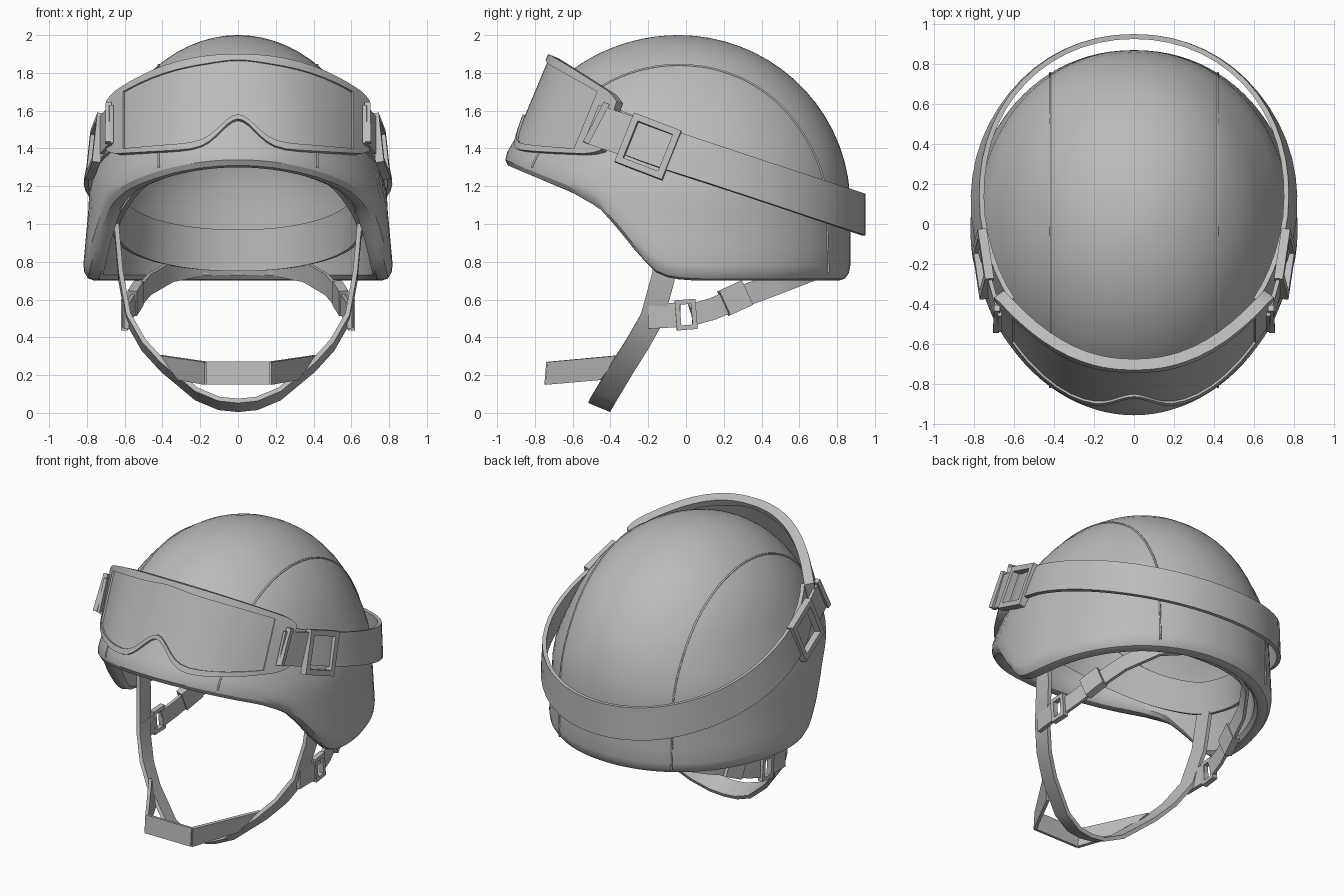
import bpy, bmesh, math
from mathutils import Vector

if "Cube" in bpy.data.objects:
    bpy.data.objects.remove(bpy.data.objects["Cube"])

grey = bpy.data.materials.new("plain grey")
grey.use_nodes = True
COLOUR = (0.5, 0.5, 0.5, 1)
grey.diffuse_color = COLOUR
grey.node_tree.nodes["Principled BSDF"].inputs["Base Color"].default_value = COLOUR

YC, ZC, HALF = -0.04, 1.1, 0.79      # dome centre and half width


def make(name, bm, thick=0, offset=-1, mirror=False):
    """Turn a bmesh into a finished object with sharp edges kept."""
    mesh = bpy.data.meshes.new(name)
    bm.to_mesh(mesh)
    bm.free()
    ob = bpy.data.objects.new(name, mesh)
    bpy.context.collection.objects.link(ob)
    mesh.materials.append(grey)
    if thick:
        s = ob.modifiers.new("thickness", 'SOLIDIFY')
        s.thickness, s.offset = thick, offset
    if mirror:
        m = ob.modifiers.new("mirror", 'MIRROR')
        m.use_mirror_merge = False
    bpy.ops.object.select_all(action='DESELECT')
    ob.select_set(True)
    bpy.context.view_layer.objects.active = ob
    bpy.ops.object.convert(target='MESH')
    bpy.ops.object.shade_smooth_by_angle(angle=math.radians(32))


def grid(rows, closed=False, keep=lambda i, j: True):
    """Quads between rows of points; keep() picks the cells."""
    bm = bmesh.new()
    vs = [[bm.verts.new(p) for p in row] for row in rows]
    n = len(rows[0])
    for i in range(len(rows) - 1):
        for j in range(n if closed else n - 1):
            k = (j + 1) % n
            if keep(i, j):
                bm.faces.new((vs[i][j], vs[i][k], vs[i + 1][k], vs[i + 1][j]))
    for v in [v for v in bm.verts if not v.link_faces]:
        bm.verts.remove(v)
    return bm


def ring_radius(z, off=0.0):
    h = min(1, max(0, (z - ZC) / (2 - ZC + off)))
    return math.sqrt(1 - h * h)


def half_width(z):
    """Flares towards the rim, narrows over the upper dome."""
    t = min(1, max(0, (z - 1.15) / 0.35))
    return HALF * (1 + 0.046 * max(0, (ZC - z) / 0.4) - 0.06 * t * t * (3 - 2 * t))


def surf(th, z, off=0.0):
    """Point on the dome at azimuth th (0 = front) and height z."""
    r = ring_radius(z, off)
    s, c = math.sin(th), math.cos(th)
    ry = 0.91
    if c > 0:      # brim swells a little at the front
        ry = 0.93 + 0.03 * min(1, max(0, (1.5 - z) / 0.15))
    else:          # back is slightly squarer
        s, c = math.copysign(abs(s) ** 0.96, s), -abs(c) ** 0.96
    return Vector(((half_width(z) + off) * r * s, YC - (ry + off) * r * c, z))


RIM = [(-0.94, 1.30), (-0.8, 1.245), (-0.6, 1.165), (-0.45, 1.08), (-0.35, 0.965),
       (-0.25, 0.835), (-0.16, 0.745), (-0.08, 0.71), (0.05, 0.70), (2, 0.70)]


def rim(y):
    for (y0, z0), (y1, z1) in zip(RIM, RIM[1:]):
        if y < y1:
            return z0 + (z1 - z0) * max(0, (y - y0) / (y1 - y0))


# Shell: outer dome, rolled rim and inner dome in one closed skin
N, UP = 96, 20
angles = [2 * math.pi * j / N for j in range(N)]
low = [rim(YC - 0.9 * math.cos(a)) for a in angles]
climb = [math.sin(math.pi / 2 * min(i / UP, 0.995)) for i in range(UP + 1)]
rows = [[surf(a, z + 0.08 + (1.92 - z) * t) for a, z in zip(angles, low)] for t in reversed(climb)]
for off, dz in ((-0.008, 0.04), (-0.03, 0.01), (-0.06, 0), (-0.09, 0.005)):
    rows.append([surf(a, z + dz, off) for a, z in zip(angles, low)])
rows += [[surf(a, z + 0.03 + (1.86 - z) * t, -0.11) for a, z in zip(angles, low)] for t in climb]
bm = grid(rows, closed=True)
bmesh.ops.holes_fill(bm, edges=[e for e in bm.edges if e.is_boundary], sides=0)
bmesh.ops.recalc_face_normals(bm, faces=bm.faces)
make("helmet_shell", bm)

# Raised seams running front to back over the shell
SEAM = 0.42
peak = 1.6
while half_width(peak) * ring_radius(peak) > SEAM:
    peak += 0.0005


def seam_point(z, back):
    s = min(1, SEAM / (half_width(z) * ring_radius(z)))
    return surf(math.pi - math.asin(s ** (1 / 0.96)) if back else math.asin(s), z)


steps = [math.sin(math.pi / 2 * i / 24) for i in range(25)]
path = [seam_point(1.3 + (peak - 1.3) * t, False) for t in steps]
path += [seam_point(0.74 + (peak - 0.74) * t, True) for t in reversed(steps)]
for side, word in ((1, "left"), (-1, "right")):
    curve = bpy.data.curves.new(word + "_seam", 'CURVE')
    curve.dimensions = '3D'
    curve.bevel_depth, curve.bevel_resolution = 0.006, 1
    line = curve.splines.new('POLY')
    line.points.add(len(path) - 1)
    for pt, (x, y, z) in zip(line.points, path):
        pt.co = (side * x, y, z, 1)
    curve.materials.append(grey)
    bpy.context.collection.objects.link(bpy.data.objects.new(word + "_seam", curve))

# Padded headband inside the shell, rising towards the front
band = [[], []]
for a in angles:
    y = YC - 0.78 * math.cos(a)
    mid = 1.06 - 0.27 * y + 0.36 * max(0, -0.05 - y) ** 1.5
    for row, dz in zip(band, (-0.11, 0.11)):
        row.append(surf(a, mid + dz, -0.155))
make("inner_headband", grid(band, closed=True), 0.025, 0)

# Goggles: a wrapped sheet with a nose notch, split into frame and lens
half = [0.04, 0.08, 0.12, 0.17, 0.22, 0.28, 0.36, 0.46, 0.56, 0.66, 0.76, 0.82, 0.87, 0.93, 0.97, 1]
us = [-u for u in reversed(half)] + [0] + half
vs = [0, 0.07, 0.3, 0.5, 0.7, 0.91, 1]


def goggle(u, v, inset=0.0):
    x, a = 0.7 * u, abs(u)
    corner = 0.07 * max(0, (a - 0.93) / 0.07) ** 2
    v0 = 0.3 * math.exp(-(x / 0.13) ** 2) + corner
    v = v0 + (1 - corner - v0) * v
    top = Vector((x, -0.73 + 0.37 * a ** 2.2, 1.9 - 0.23 * a ** 2.3))
    bottom = Vector((x, -0.935 + 0.475 * a ** 2.6, 1.41 - 0.04 * a))
    return bottom.lerp(top, v) + inset * Vector((-0.8 * u, 1 - 0.5 * a, -0.3))


def is_frame(i, j):
    return i in (0, len(vs) - 2) or abs(us[j] + us[j + 1]) / 2 > 0.87


make("goggle_frame", grid([[goggle(u, v) for u in us] for v in vs], keep=is_frame), 0.06)
make("goggle_lens", grid([[goggle(u, v, 0.012) for u in us] for v in vs],
                         keep=lambda i, j: not is_frame(i, j)), 0.02)

# Goggle strap around the back, standing slightly off the dome beneath it
strap = [[], []]
for i in range(41):
    a = math.radians(66 + 228 * i / 40)
    y = YC - 0.9 * math.cos(a)
    mid = 1.36 - 0.36 * y
    ramp = min(1, min(i, 40 - i) / 5)
    off = 0.025 + 0.025 * ramp + 0.018 * max(0, -math.cos(a)) ** 2
    for row, dz in zip(strap, (-0.11, 0.11)):
        p = surf(a, mid + 0.5 * dz, off)
        row.append((p.x, p.y, mid + dz))
make("goggle_strap", grid(strap), 0.025, 0)


def buckle(name, centre, across, up, w, h, bar, thick):
    """Rectangular ring, mirrored to both sides."""
    c, a = Vector(centre), Vector(across).normalized()
    n = a.cross(Vector(up)).normalized()
    b = n.cross(a)
    rows = [[c + a * x * (w / 2 - d) + b * z * (h / 2 - d)
             for x, z in ((-1, -1), (1, -1), (1, 1), (-1, 1))] for d in (0, bar)]
    make(name, grid(rows, closed=True), thick, 0, True)


def ribbon(name, pts, wide, thick, mirror=False):
    """Flat webbing along pts; wide is the half-width vector."""
    w = Vector(wide)
    make(name, grid([[Vector(p) - w for p in pts], [Vector(p) + w for p in pts]]), thick, 0, mirror)


def both_sides(pts):
    """Continue a half path, ending on the centre line, to the other side."""
    return pts + [(-x, y, z) for x, y, z in reversed(pts[:-1])]


# Strap sliders and the clips holding the strap to the goggles
buckle("strap_slider", (0.755, -0.2, 1.41), (0.14, 0.94, -0.36), (-0.1, 0.33, 0.9), 0.27, 0.28, 0.035, 0.045)
ribbon("strap_clip", [(0.69, -0.53, 1.43), (0.685, -0.42, 1.64)], (0, 0.015, -0.007), 0.03, True)
ribbon("clip_tab", [(0.67, -0.50, 1.53), (0.72, -0.32, 1.47)], (0, 0.04, 0.1), 0.02, True)

# Chin webbing: under-chin loop, chin front strap and neck strap
chin = both_sides([(0.65, -0.09, 1.05), (0.62, -0.12, 0.72), (0.58, -0.18, 0.5), (0.5, -0.26, 0.36),
                   (0.4, -0.33, 0.25), (0.22, -0.42, 0.1), (0.1, -0.45, 0.05), (0, -0.455, 0.04)])
ribbon("under_chin_strap", chin, (0, 0.058, -0.024), 0.025)
ribbon("chin_front_strap", [(0.17, -0.735, 0.21), (-0.17, -0.735, 0.21)], (0, 0.005, 0.06), 0.02)
top, bottom = Vector((0.41, -0.35, 0.305)), Vector((0.31, -0.45, 0.175))
make("chin_front_strap_sides", grid([[bottom, (0.17, -0.74, 0.15)], [top, (0.17, -0.73, 0.27)]]), 0.02, 0, True)
ribbon("neck_strap_end", [(0.59, -0.2, 0.51), (0.6, -0.03, 0.52)], (0, 0, 0.065), 0.025, True)
rear = both_sides([(0.59, 0.03, 0.52), (0.57, 0.14, 0.55), (0.53, 0.28, 0.61), (0.47, 0.47, 0.68),
                   (0.35, 0.65, 0.75), (0.18, 0.735, 0.785), (0, 0.755, 0.79)])
ribbon("neck_strap", rear, (0, -0.018, 0.055), 0.02)
buckle("neck_strap_ring", (0.6, 0, 0.52), (-0.05, 1, 0.08), (0, 0, 1), 0.11, 0.16, 0.025, 0.035)
ribbon("neck_strap_keeper", [(0.56, 0.2, 0.58), (0.525, 0.32, 0.635)], (0, -0.03, 0.065), 0.05, True)
